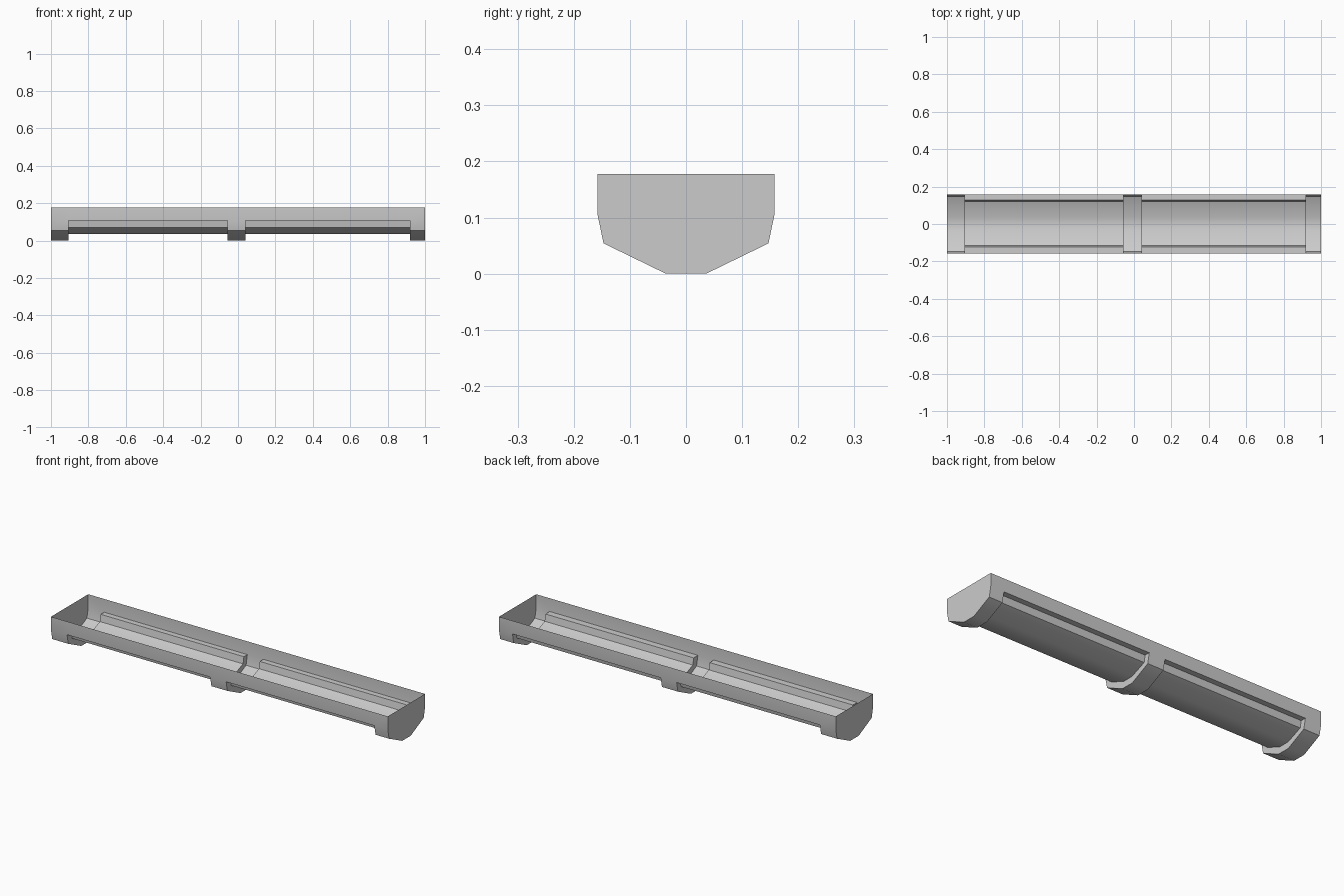
import bpy, bmesh, math

if "Cube" in bpy.data.objects:
    bpy.data.objects.remove(bpy.data.objects["Cube"])

# Half cross-sections (y, z) from rim to keel; the shoulder repeats so both have equal counts
WIDE = [(0.158, 0.178), (0.158, 0.107), (0.158, 0.107), (0.147, 0.054), (0.036, 0.0)]
SLIM = [(0.158, 0.178), (0.158, 0.107), (0.125, 0.107), (0.118, 0.071), (0.030, 0.035)]
SLIM_SHIFT = 0.003  # recessed channel sits slightly towards the back


def section(half, shift):
    """Mirror a half section into a full open U; only points below the shoulder shift."""
    def move(i, y):
        return y + (shift if i > 1 else 0)
    right = [(move(i, y), z) for i, (y, z) in enumerate(half)]
    left = [(move(i, -y), z) for i, (y, z) in enumerate(half)]
    return right + left[::-1]


wide, slim = section(WIDE, 0), section(SLIM, SLIM_SHIFT)

# Stations along the length: end band, channel, middle band, channel, end band
stations = [(-1.0, wide), (-0.905, wide), (-0.905, slim), (-0.055, slim),
            (-0.055, wide), (0.04, wide), (0.04, slim), (0.92, slim),
            (0.92, wide), (1.0, wide)]

bm = bmesh.new()
rings = [[bm.verts.new((x, y, z)) for y, z in prof] for x, prof in stations]

# Trough skin and the steps between bands and channels
for a, b in zip(rings, rings[1:]):
    for i in range(len(a) - 1):
        bm.faces.new((a[i], a[i + 1], b[i + 1], b[i]))

# End caps
bm.faces.new(rings[0])
bm.faces.new(rings[-1][::-1])

# Weld the repeated shoulder points and drop collapsed faces
bmesh.ops.remove_doubles(bm, verts=bm.verts[:], dist=1e-5)
bmesh.ops.dissolve_degenerate(bm, edges=bm.edges[:], dist=1e-5)
bmesh.ops.recalc_face_normals(bm, faces=bm.faces[:])

mesh = bpy.data.meshes.new("trough")
bm.to_mesh(mesh)
bm.free()
trough = bpy.data.objects.new("trough", mesh)
bpy.context.collection.objects.link(trough)

# Soft shading along shallow bends only
bpy.context.view_layer.objects.active = trough
trough.select_set(True)
bpy.ops.object.shade_smooth_by_angle(angle=math.radians(30))
